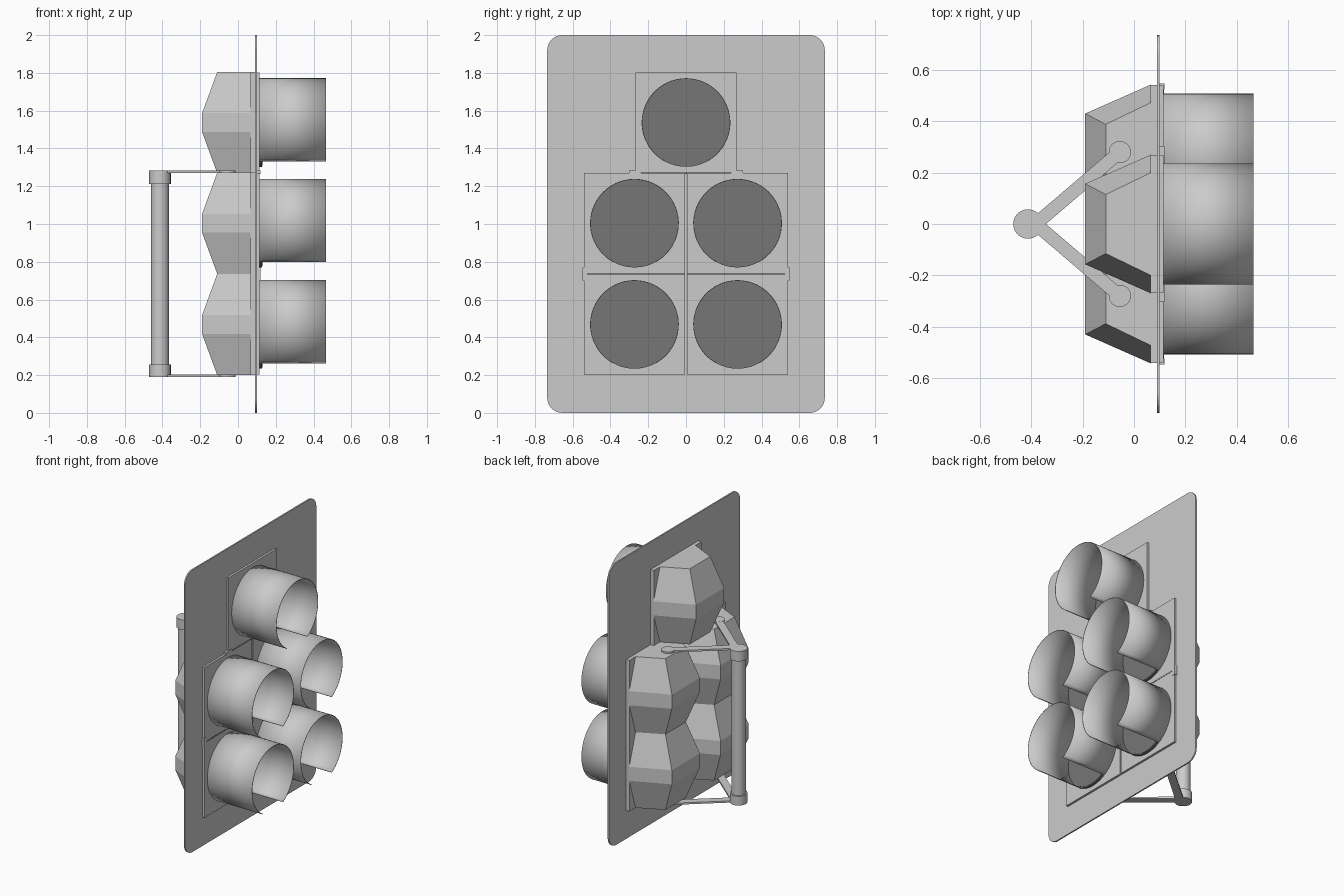
import bpy, bmesh, math
from mathutils import Vector

cube = bpy.data.objects.get("Cube")
if cube:
    bpy.data.objects.remove(cube, do_unlink=True)


def material(name, v):
    m = bpy.data.materials.new(name)
    m.use_nodes = True
    m.diffuse_color = (v, v, v, 1)
    m.node_tree.nodes["Principled BSDF"].inputs["Base Color"].default_value = (v, v, v, 1)
    return m


GREY = material("light grey", 0.6)
DARK = material("dark grey lens", 0.18)


def finish(name, bm, mat=GREY, smooth=False, fix=True):
    if fix:
        bmesh.ops.recalc_face_normals(bm, faces=bm.faces[:])
    me = bpy.data.meshes.new(name)
    bm.to_mesh(me)
    bm.free()
    ob = bpy.data.objects.new(name, me)
    bpy.context.collection.objects.link(ob)
    me.materials.append(mat)
    if smooth:
        bpy.ops.object.select_all(action='DESELECT')
        bpy.context.view_layer.objects.active = ob
        ob.select_set(True)
        bpy.ops.object.shade_smooth_by_angle(angle=math.radians(35))
    return ob


def loft(name, rings, mat=GREY, smooth=False):
    """Closed solid through rings of equal point count."""
    bm = bmesh.new()
    loops = [[bm.verts.new(p) for p in r] for r in rings]
    n = len(loops[0])
    for a, b in zip(loops, loops[1:]):
        for i in range(n):
            bm.faces.new((a[i], a[(i + 1) % n], b[(i + 1) % n], b[i]))
    bm.faces.new(loops[0])
    bm.faces.new(loops[-1])
    return finish(name, bm, mat, smooth)


def box(name, x0, x1, y0, y1, z0, z1):
    ring = [(y0, z0), (y1, z0), (y1, z1), (y0, z1)]
    return loft(name, [[(x, y, z) for y, z in ring] for x in (x0, x1)])


def circle(r, n=48):
    return [(r * math.cos(2 * math.pi * i / n), r * math.sin(2 * math.pi * i / n)) for i in range(n)]


def upright(name, x, y, r, z0, z1):
    return loft(name, [[(x + a, y + b, z) for a, b in circle(r)] for z in (z0, z1)], smooth=True)


# Backing board with rounded corners
R = 0.08
outline = []
for k, (sy, sz) in enumerate([(1, 1), (-1, 1), (-1, -1), (1, -1)]):
    for i in range(9):
        a = math.pi / 2 * (k + i / 8)
        outline.append((sy * (0.735 - R) + R * math.cos(a), 1 + sz * (1 - R) + R * math.sin(a)))
loft("backing_board", [[(x, y, z) for y, z in outline] for x in (0.09, 0.1)])


# One signal unit: housing, door, lens, hood
def signal(tag, cy, cz):
    h = 0.268
    box("housing_rim_" + tag, 0.065, 0.1, cy - h, cy + h, cz - h, cz + h)
    box("door_" + tag, 0.1, 0.115, cy - h, cy + h, cz - h + 0.003, cz + h - 0.003)

    # Faceted rear shell, bulging at mid height
    bm = bmesh.new()
    levels = [(-h, 0.2, -0.11, 0.115), (-0.05, 0.27, -0.19, 0.157),
              (0.05, 0.27, -0.19, 0.157), (h, 0.2, -0.11, 0.115)]
    rows = []
    for z, wf, xb, wb in levels:
        rows.append([bm.verts.new((x, cy + y, cz + z)) for x, y in
                     ((0.066, -wf), (xb, -wb), (xb, wb), (0.066, wf))])
    for a, b in zip(rows, rows[1:]):
        for i in range(4):
            j = (i + 1) % 4
            bm.faces.new((a[i], a[j], b[j], b[i]))
    bm.faces.new(rows[0])
    bm.faces.new(rows[-1])
    finish("rear_shell_" + tag, bm)

    # Collar and lens
    loft("lens_collar_" + tag, [[(x, cy + a, cz + b) for a, b in circle(0.234)]
                                for x in (0.112, 0.128)], DARK, True)
    loft("lens_" + tag, [[(x, cy + a, cz + b) for a, b in circle(0.227)]
                         for x in (0.12, 0.131)], DARK, True)

    # Thin hood, open underneath
    bm = bmesh.new()
    gap, n, prev = math.radians(29), 48, None
    for i in range(n + 1):
        t = -math.pi / 2 + gap + (2 * math.pi - 2 * gap) * i / n
        y, z = cy + 0.235 * math.cos(t), cz + 0.235 * math.sin(t)
        cur = [bm.verts.new((x, y, z)) for x in (0.114, 0.465)]
        if prev:
            bm.faces.new((prev[0], cur[0], cur[1], prev[1]))
        prev = cur
    hood = finish("hood_" + tag, bm, GREY, True, False)
    mod = hood.modifiers.new("thickness", 'SOLIDIFY')
    mod.thickness = 0.004
    mod.offset = -1


signal("top", 0, 1.537)
for side, s in (("left_of_pair", 1), ("right_of_pair", -1)):
    signal("middle_" + side, s * 0.273, 1.004)
    signal("lower_" + side, s * 0.273, 0.468)

# Seams and hinge blocks between the doors
for s in (1, -1):
    box("hinge_upper", 0.1, 0.118, s * 0.27 - 0.032, s * 0.27 + 0.032, 1.264, 1.284)
    box("hinge_side", 0.1, 0.118, s * 0.535 - 0.012, s * 0.535 + 0.012, 0.7, 0.77)
    box("door_seam", 0.1, 0.116, s * 0.27 - 0.262, s * 0.27 + 0.262, 0.731, 0.741).data.materials[0] = DARK
box("door_seam_upper", 0.1, 0.116, -0.235, 0.235, 1.266, 1.276).data.materials[0] = DARK

# Mounting pole with collars
PX = -0.413
upright("pole", PX, 0, 0.047, 0.2, 1.275)
upright("pole_collar_lower", PX, 0, 0.057, 0.19, 0.255)
upright("pole_collar_upper", PX, 0, 0.057, 1.212, 1.283)

# V-shaped bracket arms with round ends
for level, z0 in (("lower", 0.19), ("upper", 1.271)):
    z1 = z0 + 0.012
    for s in (1, -1):
        start, end = Vector((PX + 0.03, 0)), Vector((-0.055, s * 0.28))
        d = (end - start).normalized()
        w = Vector((-d.y, d.x)) * 0.026
        ring = [start + w, end + w, end - w, start - w]
        loft("bracket_arm_" + level, [[(p.x, p.y, z) for p in ring] for z in (z0, z1)])
        upright("bracket_pad_" + level, end.x, end.y, 0.043, z0 - 0.0005, z1 + 0.0005)
